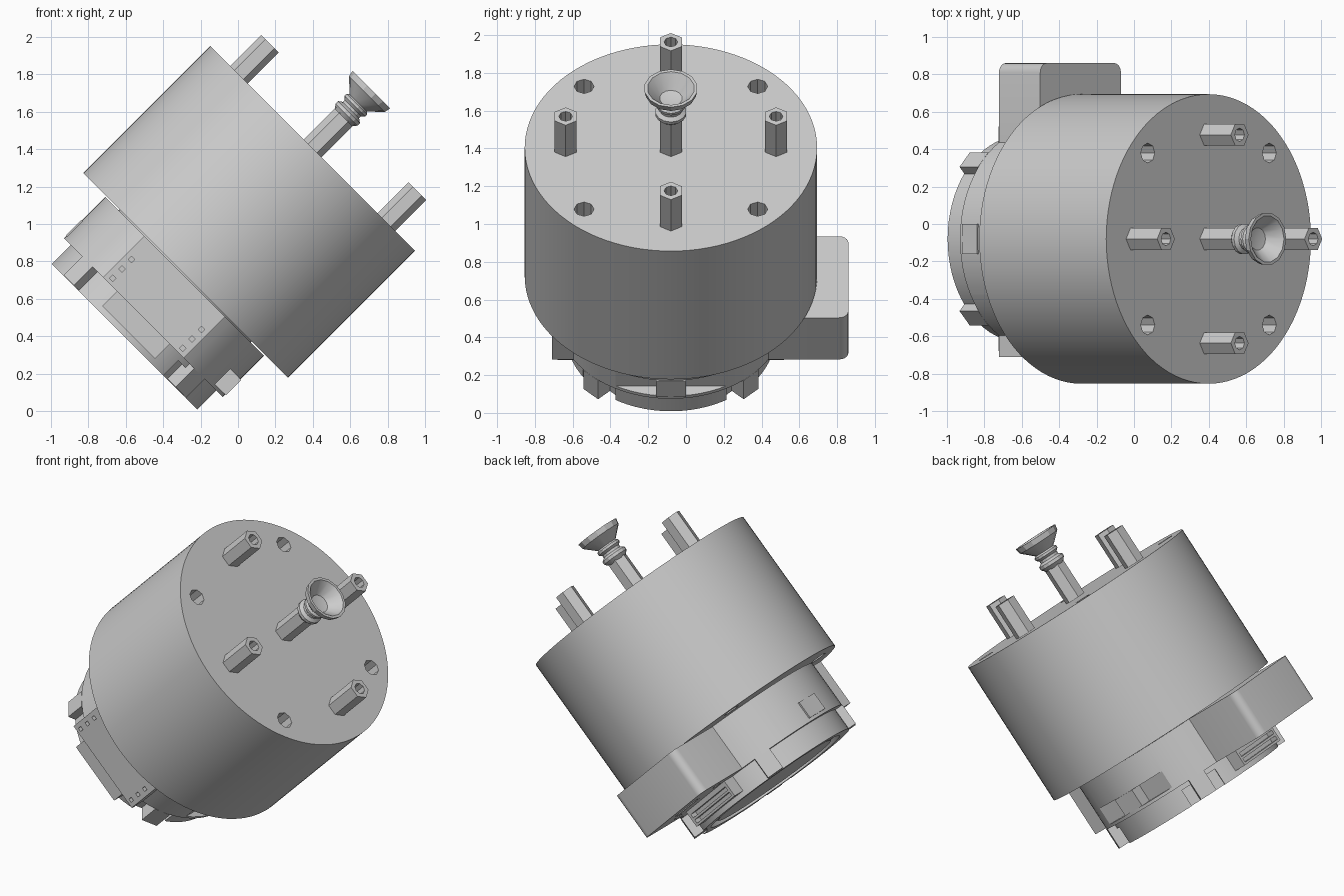
import bpy, bmesh, math
from mathutils import Matrix, Vector

if "Cube" in bpy.data.objects:
    bpy.data.objects.remove(bpy.data.objects["Cube"])

# Single matte grey for the whole device
GREY = (0.6, 0.6, 0.6, 1)
mat = bpy.data.materials.new("light grey")
mat.use_nodes = True
mat.diffuse_color = GREY
mat.node_tree.nodes["Principled BSDF"].inputs["Base Color"].default_value = GREY

# Local Z is the device axis, tilted 45 degrees in the finished pose
POSE = Matrix.Translation((-0.28, -0.08, 0.725)) @ Matrix.Rotation(math.radians(45), 4, 'Y')
QUARTERS = [math.radians(a) for a in (0, 90, 180, 270)]
parts = []


def add(name, bm):
    bmesh.ops.recalc_face_normals(bm, faces=bm.faces)
    mesh = bpy.data.meshes.new(name)
    bm.to_mesh(mesh)
    bm.free()
    mesh.materials.append(mat)
    ob = bpy.data.objects.new(name, mesh)
    bpy.context.collection.objects.link(ob)
    parts.append(ob)
    return ob


def tube(name, r, z0, z1, sides=72, at=(0, 0), turn=0.0):
    bm = bmesh.new()
    place = Matrix.Translation((at[0], at[1], (z0 + z1) / 2)) @ Matrix.Rotation(turn, 4, 'Z')
    bmesh.ops.create_cone(bm, cap_ends=True, segments=sides, radius1=r, radius2=r,
                          depth=z1 - z0, matrix=place)
    return add(name, bm)


def box(name, lo, hi, turn=0.0, round_edges=None):
    lo, hi = Vector(lo), Vector(hi)
    bm = bmesh.new()
    size = Matrix.Diagonal((*(hi - lo), 1))
    bmesh.ops.create_cube(bm, size=1, matrix=Matrix.Translation((lo + hi) / 2) @ size)
    if round_edges:
        edges = [e for e in bm.edges if all(v.co.y > hi.y - 0.001 for v in e.verts)
                 and abs(e.verts[0].co.x - e.verts[1].co.x) < 0.001]
        bmesh.ops.bevel(bm, geom=edges, offset=round_edges, segments=5,
                        affect='EDGES', profile=0.5)
    bm.transform(Matrix.Rotation(turn, 4, 'Z'))
    return add(name, bm)


def lathe(name, profile, sides):
    bm = bmesh.new()
    verts = [bm.verts.new((r, 0, z)) for r, z in profile]
    edges = [bm.edges.new(p) for p in zip(verts, verts[1:])]
    bmesh.ops.spin(bm, geom=verts + edges, cent=(0, 0, 0), axis=(0, 0, 1),
                   angle=math.tau, steps=sides)
    bmesh.ops.remove_doubles(bm, verts=bm.verts, dist=0.0005)
    return add(name, bm)


def combine(ob, others, operation='DIFFERENCE'):
    for other in others:
        mod = ob.modifiers.new("combine", 'BOOLEAN')
        mod.operation, mod.object, mod.solver = operation, other, 'EXACT'
    bpy.context.view_layer.update()
    done = bpy.data.meshes.new_from_object(
        ob.evaluated_get(bpy.context.evaluated_depsgraph_get()))
    ob.modifiers.clear()
    ob.data = done
    for other in others:
        parts.remove(other)
        bpy.data.objects.remove(other)


def around(r, angle):
    return r * math.cos(angle), r * math.sin(angle)


# Main drum with four through holes
drum = tube("main_drum", 0.774, 0, 0.96, 96)
combine(drum, [tube("cutter", 0.053, -0.1, 1.1, 8, around(0.65, a + math.pi / 4))
               for a in QUARTERS])

# Hexagonal standoffs, each with a bore in its end
for i, a in enumerate(QUARTERS):
    spot = around(0.557, a)
    post = tube(f"standoff_{i + 1}", 0.067, 0.955, 1.195, 6, spot, math.pi / 6)
    combine(post, [tube("cutter", 0.036, 1.03, 1.3, 8, spot)])

# Centre post and hollow suction cup
tube("centre_post", 0.067, 0.955, 1.2, 6, turn=math.pi / 6)
cup = [(0, 1.19), (0.06, 1.19), (0.083, 1.215), (0.083, 1.235), (0.062, 1.25),
       (0.062, 1.265), (0.078, 1.28), (0.078, 1.295), (0.065, 1.305), (0.135, 1.37),
       (0.142, 1.405), (0.125, 1.405), (0.06, 1.33), (0, 1.32)]
lathe("suction_cup", cup, 14)

# Motor housing: round body with a flat-ended block running through it
housing = tube("housing", 0.6, -0.32, -0.008, 72)
block = box("cross_block", (-0.305, -0.63, -0.32), (0.305, 0.94, -0.008), round_edges=0.05)
combine(housing, [block], 'UNION')
cuts = [box("cutter", (0.523, -0.4, -0.3), (0.8, 0.4, -0.185), turn=t) for t in (0, math.pi)]
cuts.append(box("cutter", (-0.1, 0.76, -0.4), (0.1, 0.82, -0.24)))
cuts.append(tube("cutter", 0.03, -0.4, -0.26, 10, (-0.2, 0.68)))
cuts.append(tube("cutter", 0.03, -0.4, -0.26, 10, (0.2, 0.68)))
for side in (-1, 1):
    for z in (-0.286, -0.216, -0.145):
        x = side * 0.265
        cuts.append(box("cutter", (x - 0.012, -0.7, z - 0.012), (x + 0.012, -0.6, z + 0.012)))
combine(housing, cuts)

# Pads standing in the two side recesses
for name, t in (("right_pad", math.pi), ("left_pad", 0)):
    box(name, (0.5, -0.08, -0.3), (0.605, 0.08, -0.185), turn=t)
tube("neck", 0.5, -0.02, 0.01, 48)

# Lower plate with recessed underside; notches leave two wide rim segments
plate = tube("lower_plate", 0.55, -0.463, -0.31, 72)
cuts = [lathe("cutter", [(0, -0.6), (0.48, -0.6), (0.48, -0.435), (0, -0.435), (0, -0.6)], 64)]
for a in QUARTERS:
    cuts.append(box("cutter", (0.51, -0.12, -0.6), (0.7, 0.12, -0.35), turn=a + math.pi / 4))
combine(plate, cuts)
tube("bottom_hub", 0.42, -0.455, -0.42, 64)

# Clip tabs in the notches
for i, a in enumerate(QUARTERS):
    box(f"clip_tab_{i + 1}", (0.49, -0.055, -0.46), (0.6, 0.055, -0.32), turn=a + math.pi / 4)

# Slotted connectors below the block ends
for name, t in (("front_connector", math.pi), ("back_connector", 0)):
    body = box(name, (-0.2, 0.45, -0.43), (0.2, 0.6, -0.315), turn=t)
    combine(body, [box("cutter", (-0.18, 0.55, z), (0.18, 0.7, z + 0.025), turn=t)
                   for z in (-0.415, -0.375)])

# Shade smoothly on round walls, then tilt everything into its pose
bpy.ops.object.select_all(action='DESELECT')
for ob in parts:
    ob.select_set(True)
bpy.context.view_layer.objects.active = parts[0]
bpy.ops.object.shade_smooth_by_angle(angle=math.radians(25))
for ob in parts:
    ob.data.transform(POSE)
